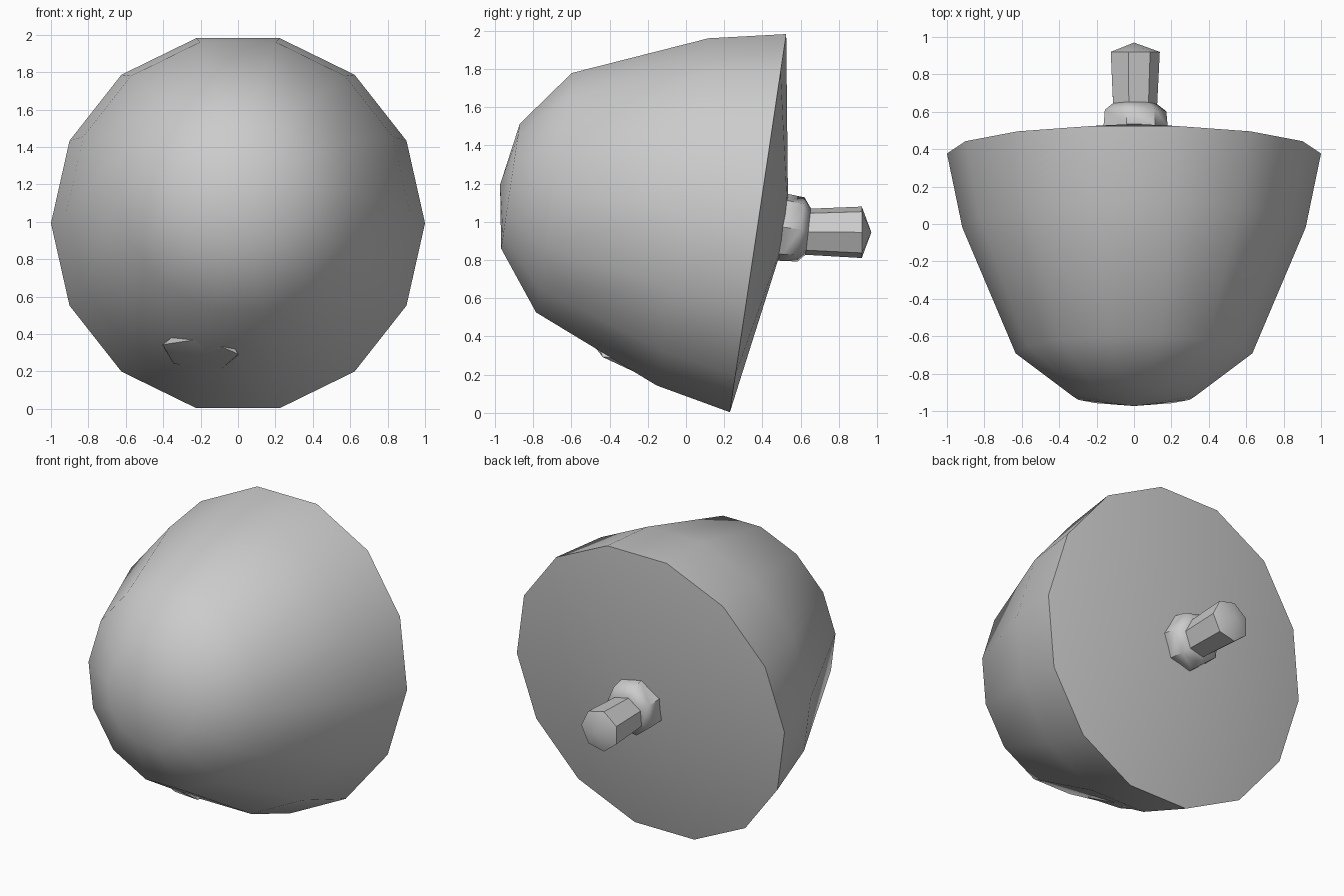
import bpy, bmesh, math
from mathutils import Vector, Matrix

if "Cube" in bpy.data.objects:
    bpy.data.objects.remove(bpy.data.objects["Cube"])

grey = bpy.data.materials.new("plain grey")
grey.diffuse_color = (0.6, 0.6, 0.6, 1)
grey.use_nodes = True
grey.node_tree.nodes["Principled BSDF"].inputs["Base Color"].default_value = grey.diffuse_color


def finish(name, bm, angle=40):
    bmesh.ops.recalc_face_normals(bm, faces=bm.faces)
    me = bpy.data.meshes.new(name)
    bm.to_mesh(me)
    bm.free()
    ob = bpy.data.objects.new(name, me)
    bpy.context.collection.objects.link(ob)
    me.materials.append(grey)
    bpy.ops.object.select_all(action='DESELECT')
    ob.select_set(True)
    bpy.context.view_layer.objects.active = ob
    bpy.ops.object.shade_smooth_by_angle(angle=math.radians(angle))
    return ob


def loft(name, rings, sides, stretch=1.0, angle=40):
    """rings: (y, z, radius, lean); radius 0 makes a point. lean = dy/dz of the ring plane."""
    bm = bmesh.new()
    loops = []
    for y, z, r, lean in rings:
        t = math.atan(lean)
        up = Vector((0, math.sin(t), math.cos(t)))
        c = Vector((0, y, z))
        if r == 0:
            loops.append([bm.verts.new(c)] * sides)
            continue
        loops.append([bm.verts.new(c + Vector((r * math.cos(a), 0, 0)) + up * r * stretch * math.sin(a))
                      for a in (2 * math.pi * i / sides for i in range(sides))])
    for lo, hi in zip(loops, loops[1:]):
        for i in range(sides):
            j = (i + 1) % sides
            vs = list(dict.fromkeys((lo[i], lo[j], hi[j], hi[i])))
            bm.faces.new(vs)
    return finish(name, bm, angle)


# Tilted dome with a shallow cone back: (distance along axis, radius)
LEAN = 0.149
tilt = math.atan(LEAN)
profile = [(1.365, 0), (1.31, 0.33), (1.08, 0.633), (0.4, 0.918), (0, 1.0), (-0.16, 0)]
loft("dome_body",
     [(0.377 - d * math.cos(tilt), 0.993 + d * math.sin(tilt), r, LEAN) for d, r in profile],
     14, 1.026)

# Collar around the stem
loft("stem_collar",
     [(0.44, 0.98, 0, 0.11), (0.44, 0.98, 0.185, 0.11), (0.522, 0.97, 0.18, 0.11),
      (0.602, 0.96, 0.173, 0.11), (0.64, 0.95, 0.125, 0.11), (0.64, 0.95, 0, 0.11)], 7, angle=50)

# Stem with pointed tip
loft("stem",
     [(0.6, 0.948, 0, 0), (0.6, 0.948, 0.122, 0.05), (0.92, 0.945, 0.138, 0), (0.97, 0.945, 0, 0)],
     7, angle=50)

# Slight lump under the dome
bm = bmesh.new()
bmesh.ops.create_icosphere(bm, subdivisions=1, radius=1)
place = (Matrix.Translation((-0.2, -0.34, 0.315))
         @ Vector((-0.2, -0.5, -0.84)).to_track_quat('Z', 'Y').to_matrix().to_4x4()
         @ Matrix.Diagonal((0.25, 0.18, 0.06, 1)))
bm.transform(place)
finish("underside_lump", bm)
